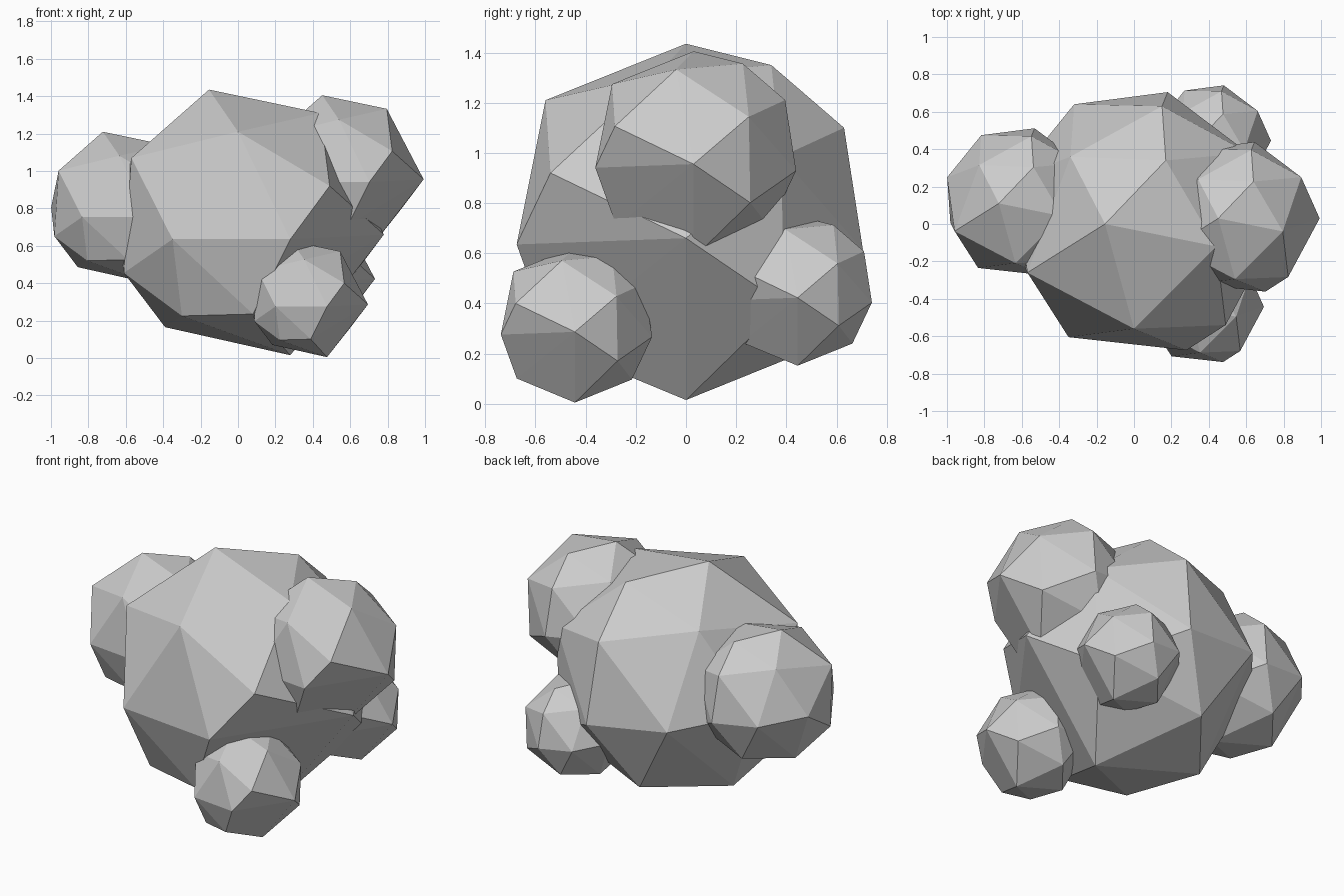
import bpy, bmesh
from mathutils import Vector

if "Cube" in bpy.data.objects:
    bpy.data.objects.remove(bpy.data.objects["Cube"])

# Corner points of one irregular faceted boulder, relative to its middle
CORNERS = [
    (-.215, 0, .71), (-.06, -.56, .485), (.38, -.12, .585), (-.63, -.26, .345),
    (-.41, -.605, -.09), (.22, -.675, -.09), (.43, -.54, .195), (.11, .34, .625),
    (-.40, .36, .47), (.55, .38, .26), (.09, .63, .375), (.12, .705, -.11),
    (.52, .39, -.33), (.72, 0, -.065), (.02, -.53, -.49), (-.36, -.42, -.50),
    (.22, 0, -.71), (-.45, .10, -.56), (-.11, .52, -.50), (-.38, .64, -.05),
    (-.67, -.18, -.27), (-.70, .245, 0),
]


def boulder(name, centre, size):
    """Flat-faced convex boulder stretched over the corner points."""
    bm = bmesh.new()
    for c in CORNERS:
        bm.verts.new(Vector(centre) + Vector(c) * size)
    bmesh.ops.convex_hull(bm, input=bm.verts)
    loose = [v for v in bm.verts if not v.link_faces]
    bmesh.ops.delete(bm, geom=loose, context='VERTS')
    bmesh.ops.recalc_face_normals(bm, faces=bm.faces)
    mesh = bpy.data.meshes.new(name)
    bm.to_mesh(mesh)
    bm.free()
    obj = bpy.data.objects.new(name, mesh)
    bpy.context.collection.objects.link(obj)


# Large core with four smaller lumps of the same shape
boulder("core_boulder", (.06, 0, .725), 1.0)
boulder("upper_right_lump", (.575, .03, .993), .58)
boulder("left_lump", (-.60, .11, .805), .57)
boulder("lower_front_lump", (.38, -.443, .315), .437)
boulder("lower_back_lump", (.43, .445, .45), .42)
